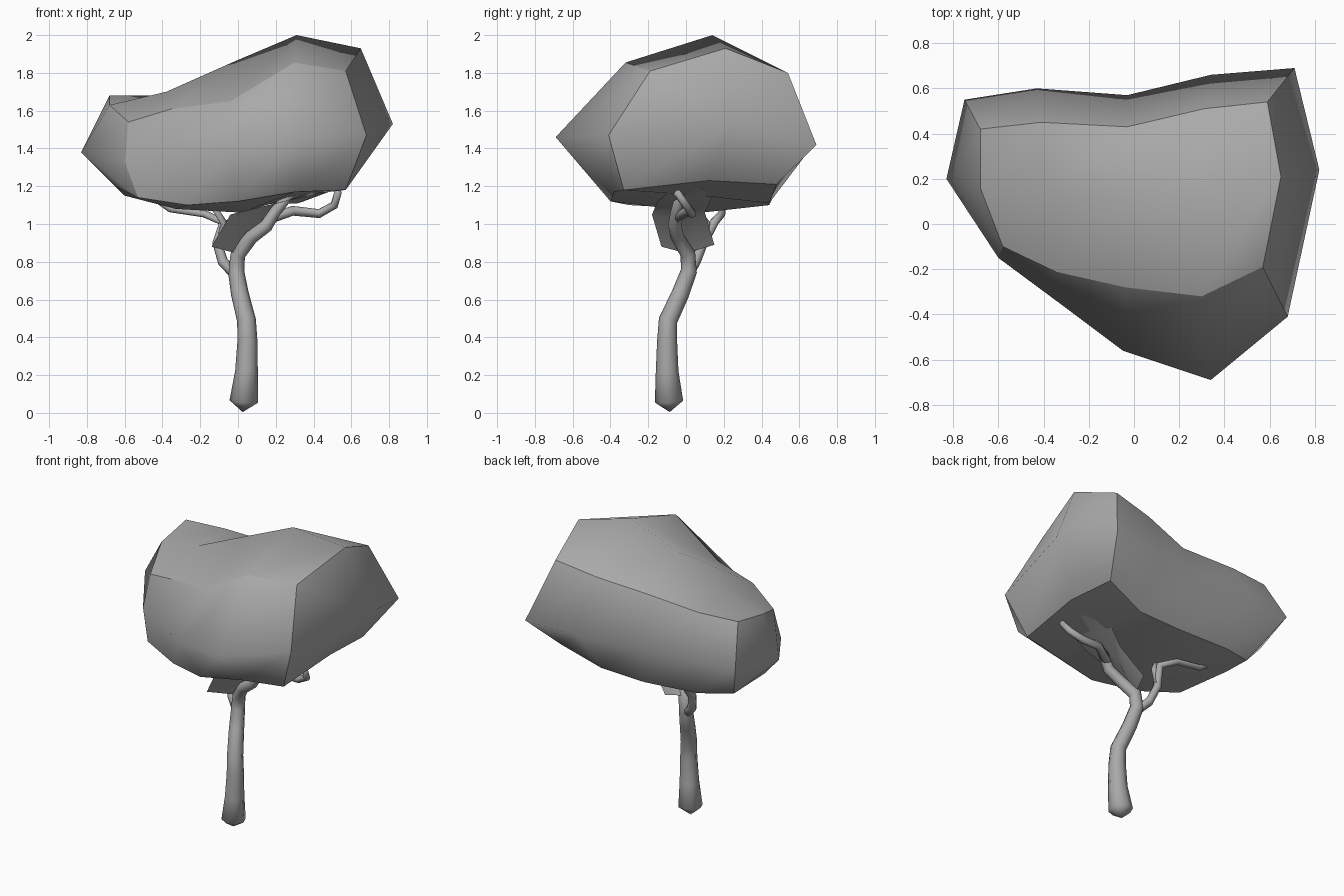
import bpy
import bmesh
from math import cos, sin, tau
from mathutils import Vector

cube = bpy.data.objects.get("Cube")
if cube:
    bpy.data.objects.remove(cube, do_unlink=True)

GREY = (0.4, 0.4, 0.4, 1)
grey = bpy.data.materials.new("plain grey")
grey.use_nodes = True
grey.diffuse_color = GREY
grey.node_tree.nodes["Principled BSDF"].inputs["Base Color"].default_value = GREY


def finish(name, bm, closed=True):
    if closed:
        bmesh.ops.recalc_face_normals(bm, faces=bm.faces)
    for face in bm.faces:
        face.smooth = True
    mesh = bpy.data.meshes.new(name)
    bm.to_mesh(mesh)
    bm.free()
    mesh.materials.append(grey)
    obj = bpy.data.objects.new(name, mesh)
    bpy.context.collection.objects.link(obj)
    return obj


def loft(bm, rings, start, end):
    """Bridge equal rings of points and fan each end to a tip."""
    loops = [[bm.verts.new(p) for p in ring] for ring in rings]
    n = len(loops[0])
    for a, b in zip(loops, loops[1:]):
        for i in range(n):
            j = (i + 1) % n
            bm.faces.new((a[i], a[j], b[j], b[i]))
    for loop, tip in ((loops[0], start), (loops[-1], end)):
        centre = bm.verts.new(tip)
        for i in range(n):
            bm.faces.new((loop[i], loop[(i + 1) % n], centre))
    return loops


def tube(name, path, sides=8):
    """Round limb through (point, radius) pairs."""
    points = [Vector(p) for p, r in path]
    rings = []
    for k, (p, r) in enumerate(path):
        along = points[min(k + 1, len(path) - 1)] - points[max(k - 1, 0)]
        along.normalize()
        u = (Vector((0, 1, 0)) - along * along.y).normalized()
        v = along.cross(u)
        rings.append([points[k] + r * (cos(tau * i / sides) * u + sin(tau * i / sides) * v)
                      for i in range(sides)])
    first = (points[0] - points[1]).normalized() * path[0][1] * 0.75
    last = (points[-1] - points[-2]).normalized() * path[-1][1] * 0.4
    bm = bmesh.new()
    loft(bm, rings, points[0] + first, points[-1] + last)
    return finish(name, bm)


# Canopy: a rounded block lofted along x; each ring runs front middle, front top,
# top, back top, back middle, back bottom, bottom, front bottom
canopy_rings = [
    [(-.60, -.15, 1.33), (-.58, -.10, 1.54), (-.68, .16, 1.63), (-.68, .42, 1.68),
     (-.75, .55, 1.42), (-.60, .35, 1.15), (-.65, .10, 1.20), (-.53, -.20, 1.14)],
    [(-.33, -.35, 1.37), (-.35, -.21, 1.61), (-.38, .12, 1.70), (-.41, .45, 1.68),
     (-.43, .60, 1.42), (-.38, .42, 1.12), (-.33, .05, 1.08), (-.27, -.30, 1.10)],
    [(-.05, -.56, 1.40), (-.04, -.28, 1.65), (-.02, .12, 1.86), (-.03, .43, 1.69),
     (-.03, .57, 1.38), (.0, .44, 1.10), (.02, .08, 1.06), (.0, -.40, 1.12)],
    [(.34, -.69, 1.46), (.30, -.32, 1.855), (.31, .14, 2.0), (.31, .51, 1.75),
     (.34, .66, 1.40), (.32, .44, 1.11), (.31, .08, 1.15), (.30, -.38, 1.17)],
    [(.68, -.41, 1.47), (.57, -.19, 1.81), (.65, .21, 1.93), (.59, .54, 1.80),
     (.71, .69, 1.42), (.59, .48, 1.21), (.60, .12, 1.23), (.57, -.33, 1.18)],
]
bm = bmesh.new()
loops = loft(bm, canopy_rings, (-.83, .20, 1.38), (.82, .24, 1.53))
# Keep the block's twelve long edges sharp
hard = [(a[i], b[i]) for a, b in zip(loops, loops[1:]) for i in (1, 3, 5, 7)]
hard += [(loop[i], loop[i - 1]) for loop in (loops[0], loops[-1]) for i in range(8)]
for a, b in hard:
    bm.edges.get((a, b)).smooth = False
finish("canopy", bm)

# Trunk, leaning back and then bending into the main branch
tube("trunk", [((.03, -.09, .06), .075), ((.045, -.10, .22), .06), ((.05, -.10, .38), .053),
               ((.045, -.095, .49), .05), ((.01, -.03, .63), .047), ((-.01, .015, .75), .043),
               ((.0, .01, .84), .04), ((.07, -.045, .93), .037), ((.15, -.06, .99), .035),
               ((.20, -.05, 1.07), .03), ((.29, -.03, 1.17), .022)])

# Side branches
tube("right_branch", [((.17, -.05, 1.03), .028), ((.29, .01, 1.07), .026), ((.43, .03, 1.055), .024),
                      ((.51, .0, 1.10), .022), ((.53, -.05, 1.17), .02)])
tube("left_branch", [((-.01, .01, .73), .03), ((-.08, .05, .80), .028), ((-.11, .09, .90), .026),
                     ((-.08, .15, 1.01), .024), ((-.18, .19, 1.055), .02), ((-.36, .19, 1.08), .018),
                     ((-.45, .18, 1.14), .014)])
tube("left_twig", [((-.10, .10, .92), .022), ((-.07, .11, 1.0), .02), ((-.13, .05, 1.09), .015)])

# Bent leaf sheet resting on the main branch under the canopy
sheet_rows = [
    [(-.14, -.13, .88), (-.01, .0, .845), (.05, .15, .89)],
    [(-.04, -.18, 1.05), (.12, .0, 1.02), (.19, .10, 1.06)],
    [(.25, -.15, 1.12), (.28, .0, 1.13), (.30, .14, 1.15)],
    [(.42, -.10, 1.16), (.45, .0, 1.19), (.48, .08, 1.19)],
]
bm = bmesh.new()
grid = [[bm.verts.new(p) for p in row] for row in sheet_rows]
for a, b in zip(grid, grid[1:]):
    for i in range(2):
        bm.faces.new((a[i], b[i], b[i + 1], a[i + 1]))
finish("leaf_sheet", bm, closed=False)
